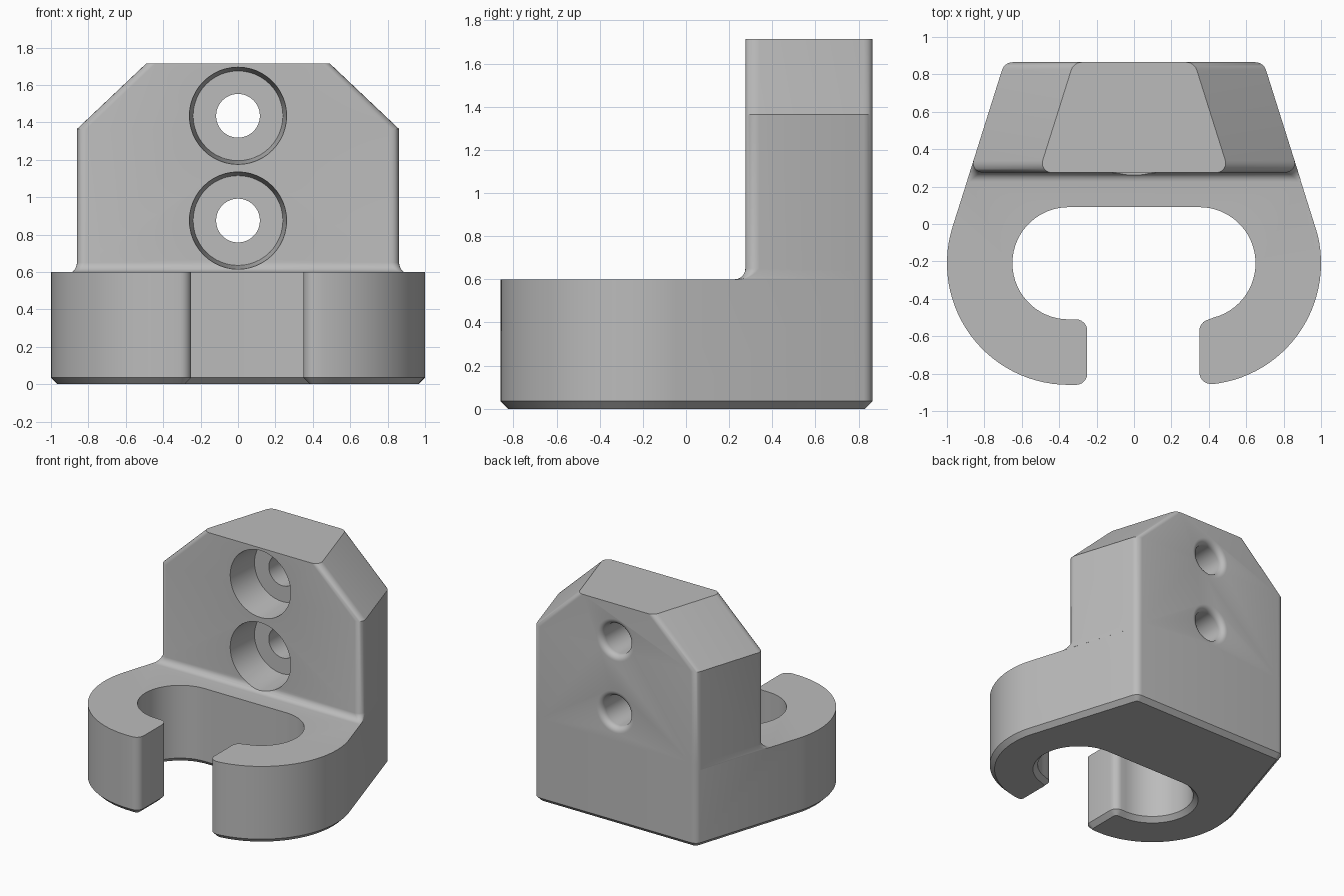
import bpy, bmesh, math
from math import cos, sin, radians

if "Cube" in bpy.data.objects:
    bpy.data.objects.remove(bpy.data.objects["Cube"])

TILT = 17.5                      # slant of the side walls
CX, CY, R_OUT, R_IN = 0.35, -0.21, 0.65, 0.30
NX, NY = cos(radians(TILT)), sin(radians(TILT))
D = R_OUT + CX * NX + CY * NY    # side wall line: NX*x + NY*y = D
BACK, FRONT, BASE_TOP, TOP = 0.865, 0.275, 0.60, 1.715

grey = bpy.data.materials.new("plain grey")
grey.diffuse_color = (0.5, 0.5, 0.5, 1)
grey.use_nodes = True
grey.node_tree.nodes["Principled BSDF"].inputs["Base Color"].default_value = grey.diffuse_color


def arc(cx, cy, r, a0, a1, n=6):
    return [(cx + r * cos(radians(a0 + (a1 - a0) * i / n)),
             cy + r * sin(radians(a0 + (a1 - a0) * i / n))) for i in range(n + 1)]


def side_x(y, r):
    """x of a circle centre of radius r that touches the slanted side."""
    return (D - r - NY * y) / NX


def mirror(points):
    return [(-x, y) for x, y in reversed(points)]


def loft(name, rings, bottom_chamfer=0):
    """Closed solid through rings of 3D points."""
    bm = bmesh.new()
    loops = [[bm.verts.new(p) for p in ring] for ring in rings]
    n = len(loops[0])
    for a, b in zip(loops, loops[1:]):
        for i in range(n):
            bm.faces.new((a[i], a[(i + 1) % n], b[(i + 1) % n], b[i]))
    bottom = bm.faces.new(loops[0])
    bm.faces.new(loops[-1])
    bmesh.ops.recalc_face_normals(bm, faces=bm.faces)
    if bottom_chamfer:
        bmesh.ops.inset_region(bm, faces=[bottom], thickness=bottom_chamfer,
                               depth=bottom_chamfer, use_even_offset=True)
    me = bpy.data.meshes.new(name)
    bm.to_mesh(me)
    bm.free()
    me.materials.append(grey)
    ob = bpy.data.objects.new(name, me)
    bpy.context.collection.objects.link(ob)
    return ob


def boolean(target, other, operation):
    mod = target.modifiers.new(operation.lower(), 'BOOLEAN')
    mod.operation, mod.object, mod.solver = operation, other, 'EXACT'
    bpy.context.view_layer.objects.active = target
    bpy.ops.object.modifier_apply(modifier=mod.name)
    bpy.data.objects.remove(other)


# Hook-shaped base, open towards the front
rear_corner = arc(side_x(BACK - 0.06, 0.06), BACK - 0.06, 0.06, 90, TILT)
outline = (rear_corner
           + arc(CX, CY, R_OUT, TILT, -84, 28)[1:]
           + arc(0.41, -0.795, 0.06, -105, -180)
           + arc(0.41, -0.57, 0.06, 180, 105)
           + arc(CX, CY, R_IN, -75, 90, 28)
           + arc(-CX, CY, R_IN, 90, 270, 30)
           + arc(-0.31, -0.57, 0.06, 90, 0)
           + arc(-0.31, -0.80, 0.06, 0, -90)
           + arc(-CX, CY, R_OUT, -90, -180 - TILT, 28)
           + mirror(rear_corner)[1:])
C = 0.035
bracket = loft("bracket", [[(x, y, C) for x, y in outline],
                           [(x, y, BASE_TOP) for x, y in outline]], C)


# Upright plate with rounded foot and slanted shoulders
def plate_ring(z, front, r, shift=0):
    right = rear_corner + arc(side_x(front + r, r), front + r, r, TILT, -90)
    right = [(x - shift, y) for x, y in right]
    return [(x, y, z) for x, y in right + mirror(right)]


F = 0.05
rings = []
for i in range(7):
    a = radians(90 * i / 6)
    rings.append(plate_ring(BASE_TOP + F * (1 - cos(a)),
                            FRONT - F * (1 - sin(a)), 0.01 + 0.04 * i / 6))
rings.append(plate_ring(1.365, FRONT, 0.05))
rings.append(plate_ring(TOP, FRONT, 0.05, 0.37))
upright = loft("upright", rings)

# Two stepped screw holes, flared at the back
profile = [(0.2, 0.26), (FRONT, 0.26), (FRONT + 0.27, 0.24), (FRONT + 0.27, 0.117)]
profile += [(BACK - 0.045 * (1 - sin(radians(t))), 0.162 - 0.045 * cos(radians(t)))
            for t in range(0, 91, 15)]
profile.append((BACK + 0.1, 0.162))
for z in (0.875, 1.435):
    cutter = loft("hole_cutter", [[(r * cos(2 * math.pi * k / 48), y,
                                    z + r * sin(2 * math.pi * k / 48))
                                   for k in range(48)] for y, r in profile])
    boolean(upright, cutter, 'DIFFERENCE')

boolean(bracket, upright, 'UNION')

bpy.ops.object.select_all(action='DESELECT')
bracket.select_set(True)
bpy.context.view_layer.objects.active = bracket
bpy.ops.object.shade_smooth_by_angle(angle=radians(30))
